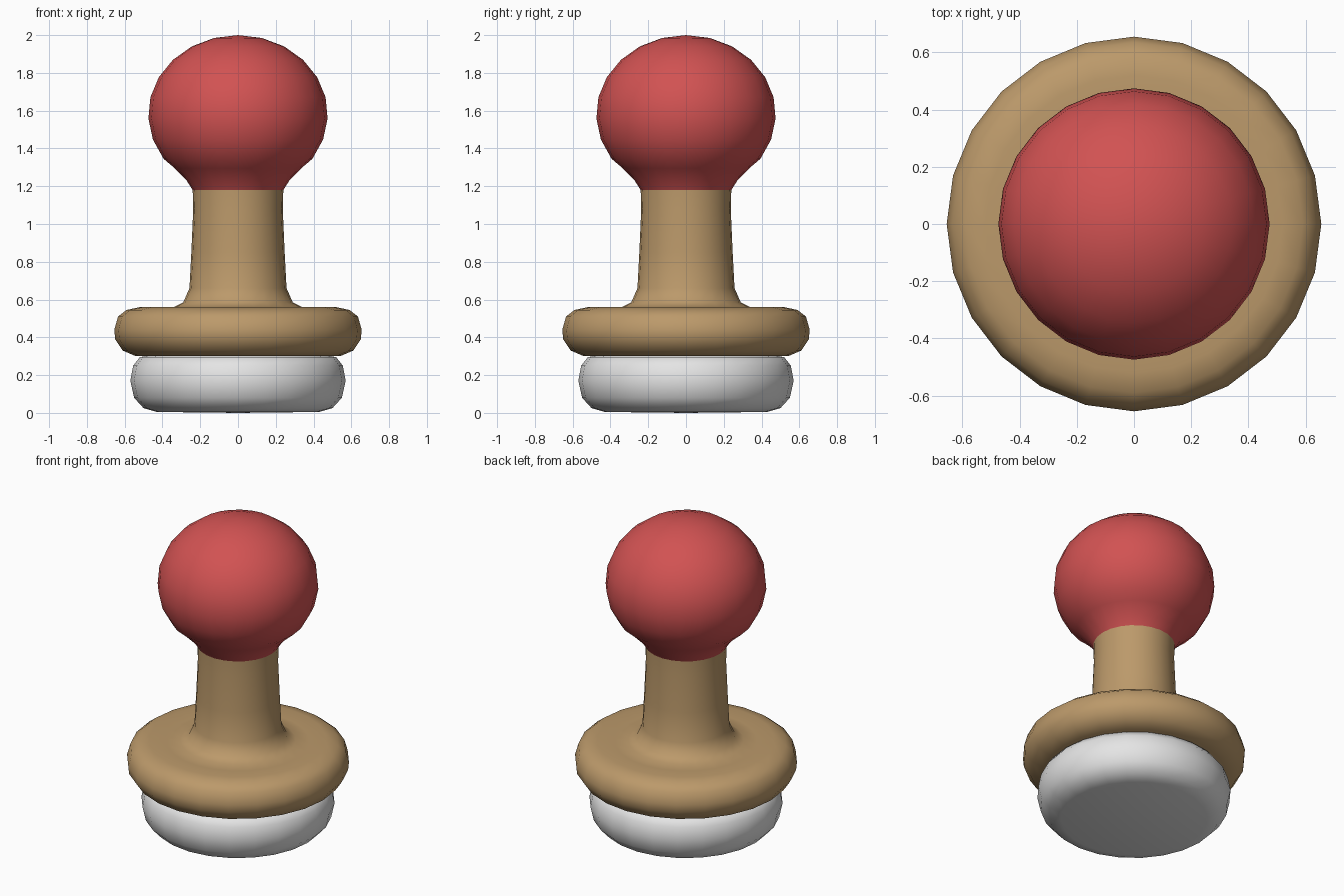
import bpy, bmesh, math

cube = bpy.data.objects.get("Cube")
if cube:
    bpy.data.objects.remove(cube, do_unlink=True)

SEGMENTS = 24


def make_material(name, rgb):
    mat = bpy.data.materials.new(name)
    mat.use_nodes = True
    color = (*rgb, 1.0)
    mat.diffuse_color = color
    bsdf = mat.node_tree.nodes["Principled BSDF"]
    bsdf.inputs["Base Color"].default_value = color
    bsdf.inputs["Roughness"].default_value = 0.6
    return mat


def lathe(name, profile, mat):
    """Turn a list of (radius, height) points around the z axis."""
    bm = bmesh.new()
    verts = [bm.verts.new((r, 0, z)) for r, z in profile]
    edges = [bm.edges.new(pair) for pair in zip(verts, verts[1:])]
    bmesh.ops.spin(bm, geom=verts + edges, cent=(0, 0, 0), axis=(0, 0, 1),
                   angle=math.tau, steps=SEGMENTS, use_duplicate=False)
    bmesh.ops.remove_doubles(bm, verts=bm.verts[:], dist=0.0005)
    bmesh.ops.recalc_face_normals(bm, faces=bm.faces[:])
    # The widest face must point away from the axis
    bm.normal_update()
    widest = max(bm.faces, key=lambda f: f.calc_center_median().xy.length)
    if widest.normal.xy.dot(widest.calc_center_median().xy) < 0:
        bmesh.ops.reverse_faces(bm, faces=bm.faces[:])
    mesh = bpy.data.meshes.new(name)
    bm.to_mesh(mesh)
    bm.free()
    mesh.materials.append(mat)
    obj = bpy.data.objects.new(name, mesh)
    bpy.context.collection.objects.link(obj)
    bpy.ops.object.select_all(action="DESELECT")
    obj.select_set(True)
    bpy.context.view_layer.objects.active = obj
    bpy.ops.object.shade_smooth_by_angle(angle=math.radians(60))


red = make_material("Red", (0.64, 0.085, 0.085))
wood = make_material("Tan wood", (0.50, 0.32, 0.145))
white = make_material("White", (0.78, 0.78, 0.78))

# Rounded pad at the bottom
lathe("base_pad", [
    (0, 0), (0.43, 0.005), (0.50, 0.025), (0.55, 0.08), (0.57, 0.17),
    (0.555, 0.25), (0.52, 0.295), (0.44, 0.31), (0, 0.31)], white)

# Wide disc flowing up into the narrow neck
lathe("disc_and_neck", [
    (0, 0.30), (0.54, 0.30), (0.61, 0.33), (0.65, 0.39), (0.655, 0.44),
    (0.635, 0.51), (0.59, 0.545), (0.52, 0.56), (0.42, 0.553),
    (0.34, 0.56), (0.29, 0.585), (0.257, 0.66), (0.247, 0.85),
    (0.237, 1.08), (0.24, 1.18)], wood)

# Ball knob with a flared lower edge that meets the neck
knob = [(0.24, 1.18), (0.275, 1.235), (0.335, 1.295)]
for step in range(9):
    angle = math.radians(-34 + step * 124 / 8)
    knob.append((0.475 * math.cos(angle), 1.58 + 0.42 * math.sin(angle)))
knob[-1] = (0, 2.0)
lathe("ball_knob", knob, red)
